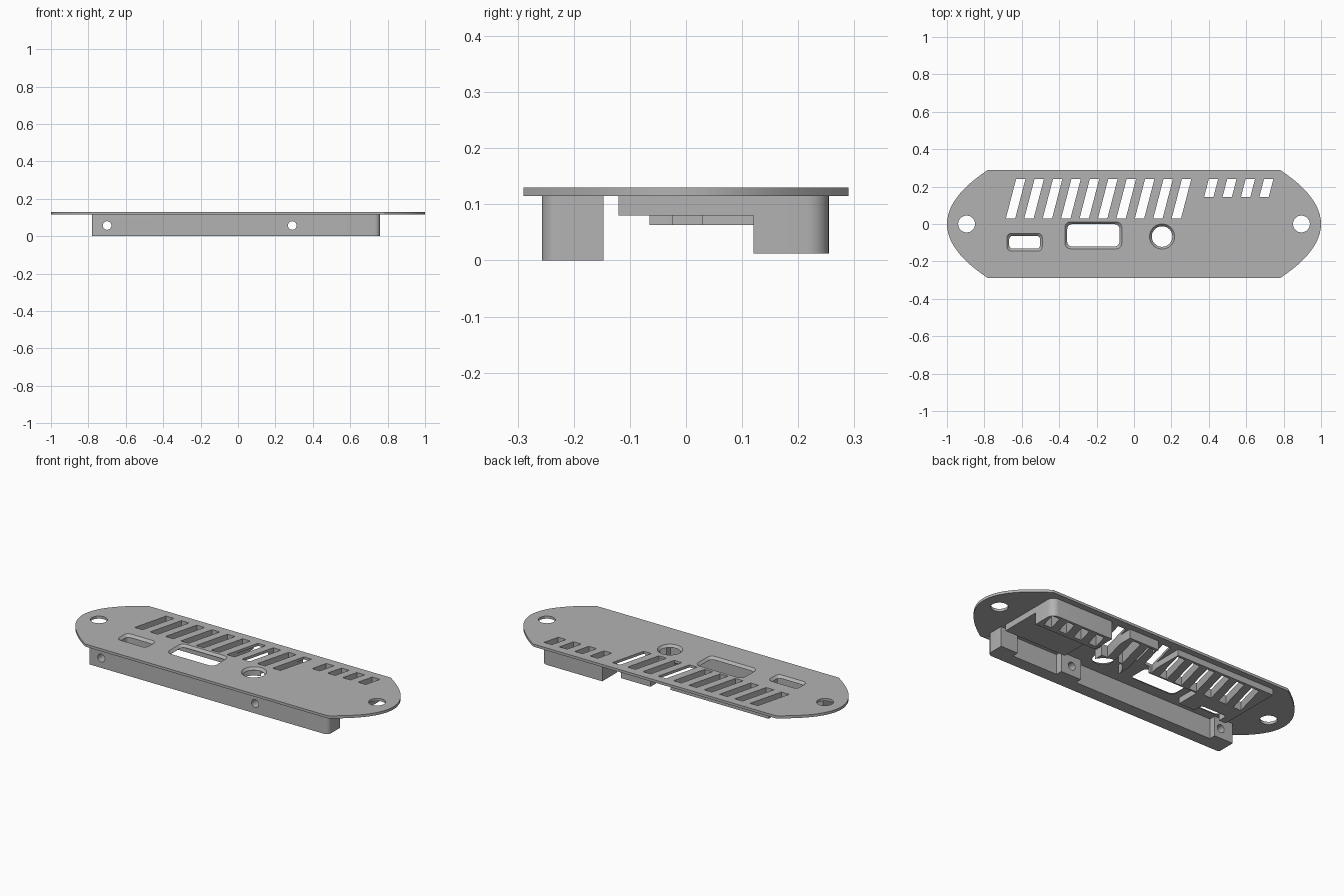
import bpy, bmesh, math

cube = bpy.data.objects.get("Cube")
if cube:
    bpy.data.objects.remove(cube, do_unlink=True)

grey = bpy.data.materials.new("plain_grey")
grey.use_nodes = True
grey.diffuse_color = (0.45, 0.45, 0.45, 1)
grey.node_tree.nodes["Principled BSDF"].inputs["Base Color"].default_value = (0.45, 0.45, 0.45, 1)

PLATE_TOP, PLATE_BOTTOM = 0.13, 0.115


def loft(bm, rings):
    """Closed solid through stacked rings of equal point count."""
    loops = [[bm.verts.new(p) for p in ring] for ring in rings]
    n = len(loops[0])
    for a, b in zip(loops, loops[1:]):
        for i in range(n):
            j = (i + 1) % n
            bm.faces.new((a[i], a[j], b[j], b[i]))
    bm.faces.new(loops[0][::-1])
    bm.faces.new(loops[-1])


def ring(points, z):
    return [(x, y, z) for x, y in points]


def rect(x0, x1, y0, y1, radii=(0, 0, 0, 0), steps=6):
    """Rectangle outline; radii run from the low corner, counter-clockwise."""
    pts = []
    corners = [(x0, y0, 1, 1), (x1, y0, -1, 1), (x1, y1, -1, -1), (x0, y1, 1, -1)]
    for k, (x, y, sx, sy) in enumerate(corners):
        r = radii[k]
        if not r:
            pts.append((x, y))
            continue
        for i in range(steps + 1):
            a = math.pi * (1 + k / 2) + math.pi / 2 * i / steps
            pts.append((x + sx * r + r * math.cos(a), y + sy * r + r * math.sin(a)))
    return pts


def circle(x, y, r, n=40):
    return [(x + r * math.cos(math.tau * i / n), y + r * math.sin(math.tau * i / n)) for i in range(n)]


def finish(name, bm):
    bmesh.ops.recalc_face_normals(bm, faces=bm.faces)
    mesh = bpy.data.meshes.new(name)
    bm.to_mesh(mesh)
    bm.free()
    mesh.materials.append(grey)
    obj = bpy.data.objects.new(name, mesh)
    bpy.context.collection.objects.link(obj)
    return obj


def prism(name, points, z0, z1=PLATE_BOTTOM):
    bm = bmesh.new()
    loft(bm, [ring(points, z0), ring(points, z1)])
    return finish(name, bm)


# Main plate with bowed ends
right = [(1 - 0.22 * (t / 12) ** 2, 0.29 * t / 12) for t in range(-12, 13)]
plate = prism("plate", right + [(-x, -y) for x, y in right], PLATE_BOTTOM, PLATE_TOP)

# Blocks beneath the plate
deep_vent_block = prism("deep_vent_block", rect(0.36, 0.755, 0.12, 0.255, (0, 0, 0.04, 0)), 0.012)
side_slab = prism("side_slab", rect(0.36, 0.755, -0.12, 0.12), 0.08)
button_block = prism("button_block", rect(0.05, 0.24, -0.065, 0.255), 0.063)
port_block = prism("port_block", [(-0.71, -0.12), (-0.4, -0.12), (-0.4, 0.02),
                                  (-0.08, 0.02), (-0.08, 0.255), (-0.71, 0.255)], 0.08)

# Front rail with three thicker posts
back, inner = -0.147, -0.185
front_rail = prism("front_rail", [
    (-0.78, back), *rect(-0.78, 0.76, -0.257, back, (0.01, 0.03, 0, 0))[:-2],
    (0.76, back), (0.65, back), (0.65, inner), (0.36, inner), (0.36, back),
    (0.23, back), (0.23, inner), (-0.66, inner), (-0.66, back)], 0)

# Cutter: slanted vent slots
bm = bmesh.new()
for x, y, count in [(-0.685, 0.03, 10), (0.375, 0.145, 4)]:
    slant = (0.24 - y) * 0.26
    for i in range(count):
        a = x + 0.0985 * i
        slot = [(a, y), (a + 0.05, y), (a + 0.05 + slant, 0.24), (a + slant, 0.24)]
        loft(bm, [ring(slot, -0.1), ring(slot, 0.2)])
vent_cutter = finish("vent_cutter", bm)

# Cutter: fixing holes and bevelled port openings
bm = bmesh.new()
for side in (-1, 1):
    hole = circle(0.895 * side, 0, 0.045)
    loft(bm, [ring(hole, -0.1), ring(hole, 0.2)])


def bevelled(outer, small):
    loft(bm, [ring(small, -0.1), ring(small, PLATE_BOTTOM + 0.001),
              ring(outer, PLATE_TOP), ring(outer, 0.2)])


def port(x0, x1, y0, y1, r, d=0.013):
    bevelled(rect(x0, x1, y0, y1, (r,) * 4),
             rect(x0 + d, x1 - d, y0 + d, y1 - d, (r - d / 2,) * 4))


port(-0.68, -0.49, -0.145, -0.05, 0.025)
port(-0.37, -0.065, -0.133, 0.012, 0.032)
bevelled(circle(0.15, -0.067, 0.067), circle(0.15, -0.067, 0.055))
opening_cutter = finish("opening_cutter", bm)

# Cutter: clearance round the button
button_cutter = prism("button_cutter", circle(0.15, -0.067, 0.1), -0.1, 0.2)

# Cutter: screw holes through the posts
bm = bmesh.new()
for x in (-0.7, 0.29):
    hole = circle(x, 0.057, 0.023, 24)
    loft(bm, [[(p, y, q) for p, q in hole] for y in (-0.4, -0.1)])
screw_cutter = finish("screw_cutter", bm)

# Cut, then drop the cutters
jobs = [(plate, vent_cutter), (plate, opening_cutter), (deep_vent_block, vent_cutter),
        (button_block, vent_cutter), (button_block, button_cutter),
        (port_block, vent_cutter), (port_block, opening_cutter), (front_rail, screw_cutter)]
for target, cutter in jobs:
    cutter.hide_render = True
    mod = target.modifiers.new("cut", 'BOOLEAN')
    mod.operation, mod.solver, mod.object = 'DIFFERENCE', 'EXACT', cutter

parts = [plate, deep_vent_block, side_slab, button_block, port_block, front_rail]
for obj in parts:
    bpy.ops.object.select_all(action='DESELECT')
    obj.select_set(True)
    bpy.context.view_layer.objects.active = obj
    for mod in list(obj.modifiers):
        bpy.ops.object.modifier_apply(modifier=mod.name)
    bpy.ops.object.shade_smooth_by_angle(angle=math.radians(25))
for cutter in (vent_cutter, opening_cutter, button_cutter, screw_cutter):
    bpy.data.objects.remove(cutter, do_unlink=True)
